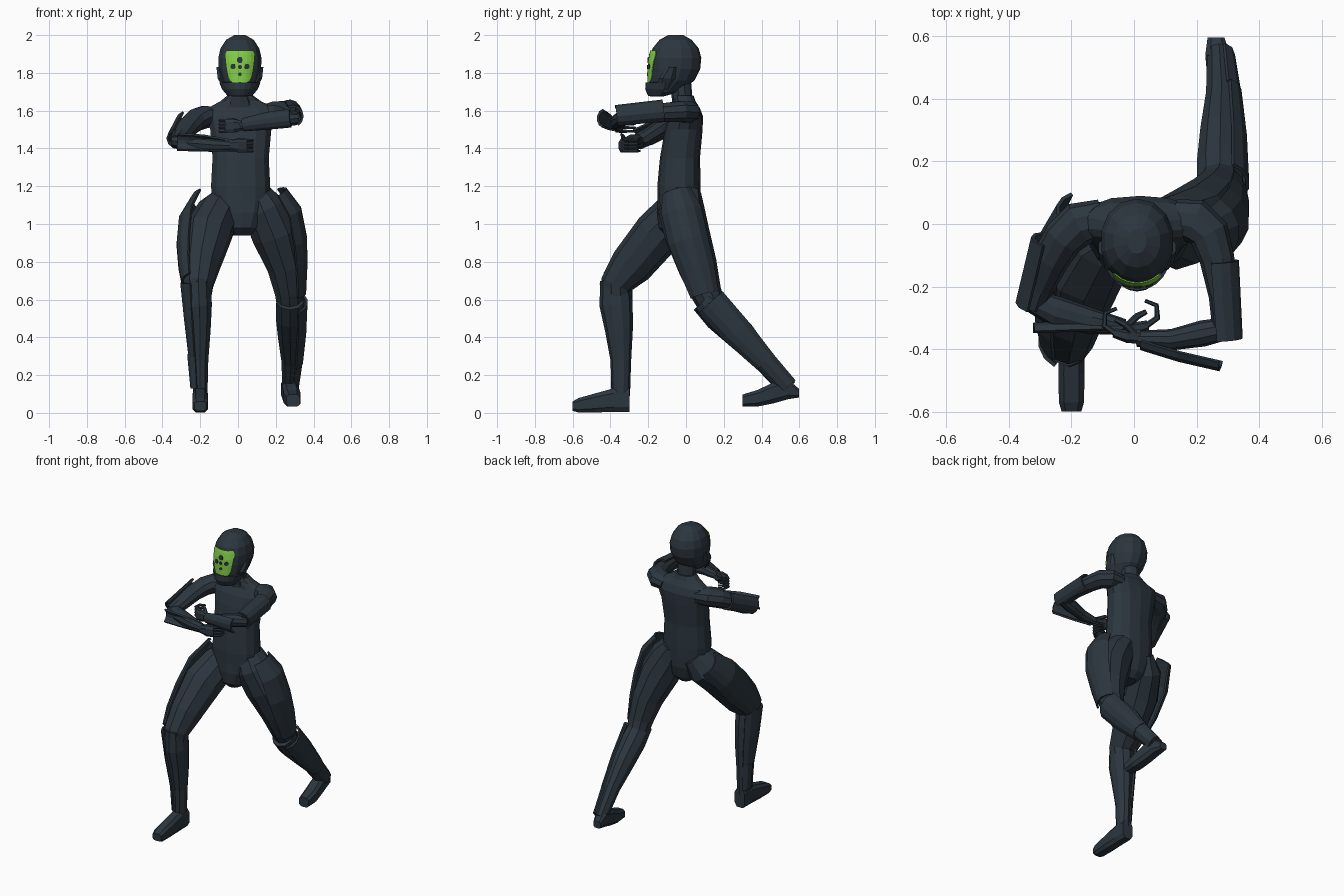
import bpy, bmesh, math
from mathutils import Vector


def material(name, rgb):
    m = bpy.data.materials.new(name)
    m.diffuse_color = (*rgb, 1)
    return m


DARK = material("charcoal_suit", (0.025, 0.037, 0.049))
GREEN = material("green_visor", (0.23, 0.62, 0.065))


def finish(name, bm, mat):
    bmesh.ops.recalc_face_normals(bm, faces=bm.faces[:])
    me = bpy.data.meshes.new(name)
    bm.to_mesh(me)
    bm.free()
    me.materials.append(mat)
    ob = bpy.data.objects.new(name, me)
    bpy.context.collection.objects.link(ob)
    return ob


def loft(name, rings, hint=(1, 0, 0), n=10, p=1.0, axis=None, arc=None, mat=DARK):
    """Rings are (x, y, z, r_along_hint, r_across). An arc (centre, half angle)
    gives an open shell, otherwise a closed, capped tube."""
    bm = bmesh.new()
    c = [Vector(r[:3]) for r in rings]
    rows = []
    for i, r in enumerate(rings):
        t = Vector(axis) if axis else c[min(i + 1, len(c) - 1)] - c[max(i - 1, 0)]
        t.normalize()
        h = Vector(hint)
        u = (h - t * h.dot(t)).normalized()
        v = t.cross(u)
        row = []
        for k in range(n):
            a = (arc[0] + arc[1] * (2 * k / (n - 1) - 1)) if arc else math.tau * (k + 0.5) / n
            ca, sa = math.cos(a), math.sin(a)
            ca, sa = (math.copysign(abs(w) ** p, w) for w in (ca, sa))
            row.append(bm.verts.new(c[i] + u * ca * r[3] + v * sa * r[4]))
        rows.append(row)
    for a, b in zip(rows, rows[1:]):
        for k in range(n - 1 if arc else n):
            j = (k + 1) % n
            bm.faces.new((a[k], a[j], b[j], b[k]))
    if not arc:
        bm.faces.new(rows[0])
        bm.faces.new(rows[-1])
    ob = finish(name, bm, mat)
    if arc:
        s = ob.modifiers.new("thickness", "SOLIDIFY")
        s.thickness = 0.012
        s.offset = 0
    return ob


# torso and neck
loft("torso", [(.018, -.045, .94, .045, .06), (.018, -.045, .98, .095, .1),
               (.018, -.04, 1.06, .135, .115), (.016, -.037, 1.12, .155, .115),
               (.014, -.037, 1.2, .16, .115),
               (.014, -.032, 1.35, .152, .106), (.015, -.012, 1.5, .165, .1),
               (.02, .0, 1.57, .19, .09), (.02, .005, 1.615, .18, .068),
               (.014, -.005, 1.65, .11, .055), (.012, -.012, 1.68, .07, .052)],
     n=14, p=.85, axis=(0, 0, 1))
loft("neck", [(.012, -.01, 1.62, .085, .06), (.01, -.022, 1.68, .062, .055),
              (.01, -.03, 1.78, .06, .055)], axis=(0, 0, 1))

# helmet
HEAD = [(.01, -.155, 1.675, .04, .035), (.01, -.115, 1.70, .07, .085),
        (.01, -.075, 1.76, .1, .12), (.01, -.06, 1.82, .115, .135),
        (.01, -.055, 1.88, .117, .136), (.01, -.055, 1.93, .105, .122),
        (.01, -.055, 1.975, .075, .085), (.01, -.055, 2.0, .03, .04)]
loft("helmet", HEAD, n=14, axis=(0, 0, 1), p=.95)


def face_y(x, z, lift):
    """Front surface of the helmet at x, z."""
    for a, b in zip(HEAD, HEAD[1:]):
        if a[2] <= z <= b[2]:
            f = (z - a[2]) / (b[2] - a[2])
            yc, rx, ry = (a[i] + (b[i] - a[i]) * f for i in (1, 3, 4))
            return yc - ry * max(0, 1 - (abs(x - .01) / rx) ** 2.1) ** .475 - lift


def face_plate(name, pts, lift, mat):
    bm = bmesh.new()
    grid = [[bm.verts.new((x, face_y(x, z, lift), z)) for x, z in row] for row in pts]
    for a, b in zip(grid, grid[1:]):
        for k in range(len(a) - 1):
            bm.faces.new((a[k], a[k + 1], b[k + 1], b[k]))
    ob = finish(name, bm, mat)
    s = ob.modifiers.new("thickness", "SOLIDIFY")
    s.thickness = .004
    s.offset = 0


# visor with its dark spots
outline = [(1.75, .04), (1.758, .052), (1.78, .062), (1.82, .07), (1.86, .075), (1.9, .078), (1.918, .07)]
face_plate("visor", [[(.01 + w * (k / 4 - 1), z) for k in range(9)] for z, w in outline], .007, GREEN)
for x, z, r in [(.01, 1.868, .015), (-.026, 1.833, .013), (.048, 1.833, .013),
                (.01, 1.831, .010), (.01, 1.793, .009)]:
    rows = [(-r, .5 * r), (-.4 * r, r), (.4 * r, r), (r, .5 * r)]
    face_plate("visor_spot", [[(x - w, z + d), (x, z + d), (x + w, z + d)] for d, w in rows], .010, DARK)

# jaw guard below the visor, and cheek pads at its sides
loft("jaw_guard", [(.01, -.12, 1.68, .06, .075), (.01, -.095, 1.715, .09, .115),
                   (.01, -.085, 1.75, .105, .122)], axis=(0, 0, 1), arc=(-math.pi / 2, 1.4), n=11)
for s in (-1, 1):
    loft("cheek_pad", [(.01 + s * .07, -.12, 1.71, .015, .03), (.01 + s * .1, -.1, 1.77, .02, .045),
                       (.01 + s * .112, -.075, 1.83, .014, .025)], n=6, axis=(0, 0, 1))

# front leg
loft("front_thigh", [(-.06, .0, 1.14, .07, .09), (-.105, -.04, 1.06, .115, .125),
                     (-.16, -.15, .95, .13, .128), (-.195, -.29, .78, .1, .115),
                     (-.21, -.37, .68, .082, .085), (-.21, -.37, .6, .07, .075)])
loft("front_shin", [(-.21, -.375, .7, .07, .08), (-.205, -.37, .57, .07, .088),
                    (-.2, -.355, .44, .058, .074), (-.2, -.345, .28, .045, .055),
                    (-.2, -.345, .09, .04, .048)])
loft("front_foot", [(-.2, -.3, .068, .04, .066), (-.2, -.38, .068, .042, .066),
                    (-.2, -.48, .053, .044, .053), (-.2, -.57, .04, .042, .04),
                    (-.2, -.6, .036, .033, .026)], n=8, p=.6, axis=(0, -1, 0))
# back leg
loft("back_thigh", [(.09, -.02, 1.17, .08, .1), (.135, -.025, 1.08, .12, .122),
                    (.195, .005, .95, .128, .12), (.25, .06, .78, .1, .105),
                    (.272, .105, .64, .08, .083), (.275, .14, .56, .07, .07)])
loft("back_shin", [(.275, .1, .6, .075, .08), (.275, .18, .515, .078, .088),
                   (.277, .29, .41, .068, .08), (.28, .41, .28, .052, .058),
                   (.272, .54, .13, .04, .05)])
loft("back_foot", [(.262, .597, .105, .028, .025), (.268, .54, .125, .042, .055),
                   (.278, .46, .105, .045, .058), (.287, .38, .078, .047, .046),
                   (.292, .3, .065, .038, .034)], n=8, p=.6, axis=(0, -1, 0))

# thigh, shin and ankle armour shells on the outer sides
loft("front_thigh_plate", [(-.145, .035, 1.12, .1, .095), (-.17, -.08, 1.01, .14, .125),
                           (-.185, -.2, .88, .137, .13), (-.205, -.31, .77, .107, .11),
                           (-.21, -.375, .69, .085, .09)], arc=(math.pi, 1.0), n=6)
loft("back_thigh_plate", [(.16, -.045, 1.15, .1, .09), (.2, -.02, 1.05, .135, .122),
                          (.225, .015, .9, .14, .122), (.25, .06, .76, .115, .108),
                          (.272, .1, .62, .085, .085)], arc=(0, 1.0), n=6)
loft("front_shin_plate", [(-.21, -.37, .69, .092, .093), (-.207, -.36, .5, .075, .082),
                          (-.203, -.345, .3, .055, .058)], arc=(math.pi, 1.1), n=6)
loft("back_shin_plate", [(.277, .13, .585, .087, .092), (.28, .27, .43, .077, .086),
                         (.279, .42, .27, .06, .062)], arc=(0, 1.1), n=6)
loft("front_ankle_plate", [(-.203, -.345, .31, .06, .05), (-.2, -.345, .13, .046, .05)],
     arc=(math.pi, 1.2), n=5)
loft("back_ankle_plate", [(.279, .42, .275, .058, .055), (.272, .54, .14, .045, .05)],
     arc=(0, 1.2), n=5)

# bent arm, lower
Z = (0, 0, 1)
loft("lower_upper_arm", [(-.1, .02, 1.565, .05, .06), (-.175, .0, 1.567, .062, .072),
                         (-.225, -.045, 1.55, .06, .066), (-.265, -.11, 1.515, .054, .06),
                         (-.305, -.2, 1.46, .047, .05), (-.325, -.265, 1.435, .038, .038)], hint=Z)
loft("lower_forearm", [(-.34, -.24, 1.44, .035, .035), (-.25, -.28, 1.43, .046, .05),
                       (-.14, -.31, 1.42, .04, .042), (-.03, -.33, 1.415, .028, .026)], hint=Z)
loft("lower_upper_arm_plate", [(-.265, -.055, 1.545, .06, .055), (-.315, -.265, 1.45, .06, .055)],
     hint=(1, 0, .3), arc=(math.pi, 1.4), n=6)
loft("lower_forearm_plate", [(-.32, -.355, 1.435, .045, .035), (-.18, -.35, 1.428, .042, .035),
                             (-.02, -.345, 1.415, .026, .026)], hint=Z, arc=(-math.pi / 2, 1.3), n=6)
# bent arm, upper
loft("raised_upper_arm", [(.13, .02, 1.585, .045, .06), (.195, .01, 1.593, .058, .072),
                          (.24, -.03, 1.595, .058, .066), (.265, -.11, 1.59, .053, .056),
                          (.287, -.23, 1.58, .048, .048), (.292, -.35, 1.56, .04, .04)], hint=Z)
loft("raised_forearm", [(.315, -.33, 1.56, .035, .035), (.22, -.35, 1.55, .044, .042),
                        (.12, -.37, 1.535, .036, .034), (.01, -.367, 1.52, .026, .026)], hint=Z)
loft("raised_upper_arm_plate", [(.27, -.12, 1.595, .06, .058), (.287, -.37, 1.57, .055, .054)],
     hint=(1, 0, .4), arc=(.1, 1.5), n=7)
loft("raised_forearm_plate", [(.28, -.435, 1.56, .045, .032), (.15, -.405, 1.545, .042, .032),
                              (.03, -.37, 1.525, .03, .03)], hint=Z, arc=(-math.pi / 2, 1.4), n=6)

# hands: palm, four curled fingers and a thumb
for name, s, wx, wy, wz in [("lower", 1, -.04, -.335, 1.415), ("raised", -1, .02, -.36, 1.52)]:
    def q(a, b, c, *r):
        return (wx + s * a, wy + b, wz + c, *r)
    loft(name + "_palm", [q(0, 0, 0, .026, .024), q(.04, 0, 0, .038, .022),
                          q(.085, .012, 0, .038, .016)], hint=Z, n=8, p=.7)
    for i in range(4):
        h = .028 - .019 * i
        loft(name + "_finger", [q(.08, .01, h, .0095, .01), q(.115, .035, h, .0095, .01),
                                q(.112, .075, h, .008, .008), q(.075, .09, h, .006, .006)], hint=Z, n=6)
    loft(name + "_thumb", [q(.02, .01, .02, .012, .012), q(.05, .04, .032, .011, .011),
                           q(.08, .055, .03, .008, .008)], hint=Z, n=6)
